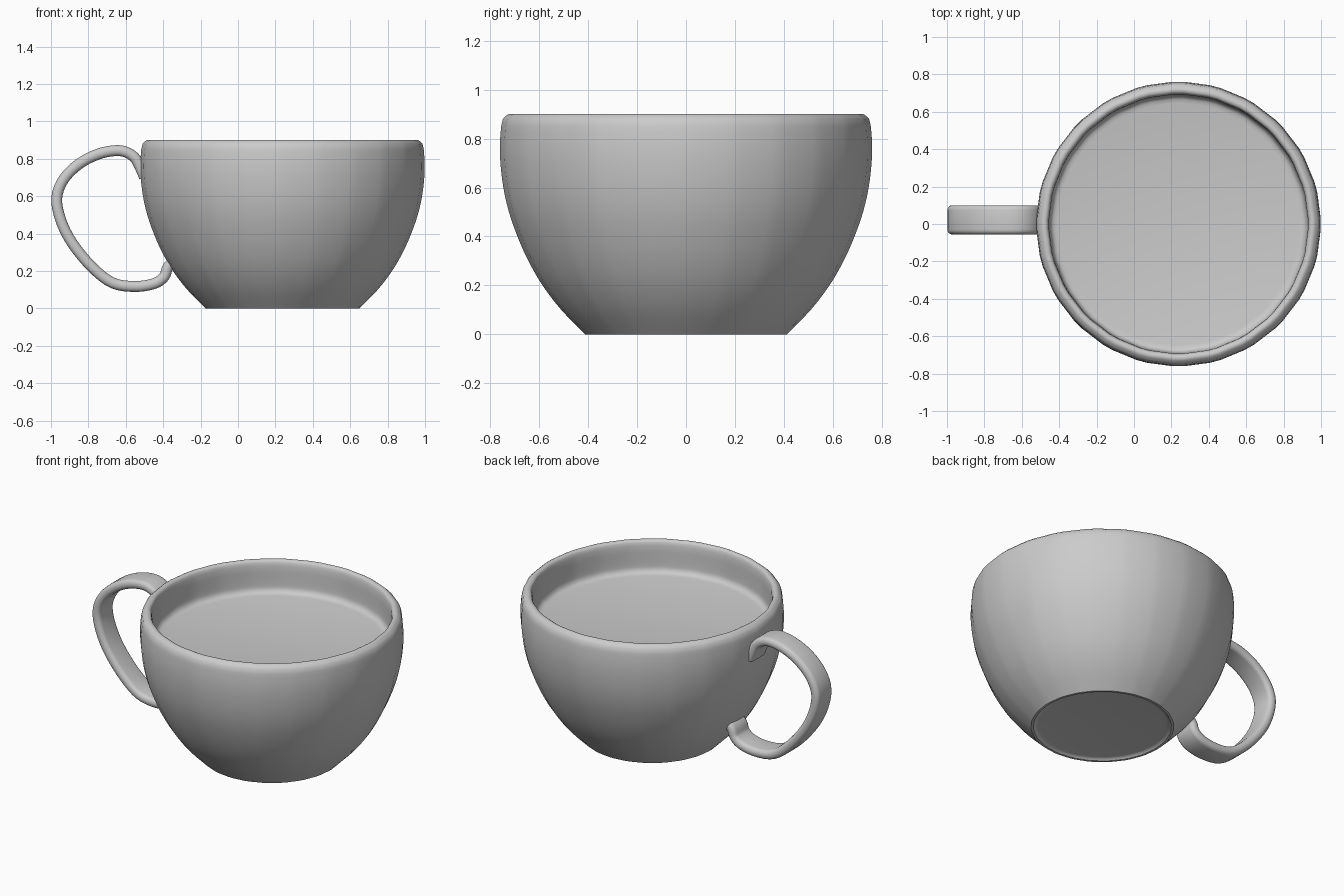
import bpy, bmesh, math
from mathutils import Vector

cube = bpy.data.objects.get("Cube")
if cube:
    bpy.data.objects.remove(cube, do_unlink=True)

grey = bpy.data.materials.new("plain_grey")
grey.use_nodes = True
colour = (0.6, 0.6, 0.6, 1)
grey.diffuse_color = colour
grey.node_tree.nodes["Principled BSDF"].inputs["Base Color"].default_value = colour


def smooth_path(points, steps):
    """Catmull-Rom curve through the points."""
    pts = [Vector(p) for p in points]
    pts = [2 * pts[0] - pts[1]] + pts + [2 * pts[-1] - pts[-2]]
    out = []
    for a, b, c, d in zip(pts, pts[1:], pts[2:], pts[3:]):
        for i in range(steps):
            t = i / steps
            out.append(0.5 * (2 * b + (c - a) * t + (2 * a - 5 * b + 4 * c - d) * t ** 2
                              + (3 * b - a - 3 * c + d) * t ** 3))
    return out + [pts[-2]]


def skin(name, rings, location):
    """Join closed rings of points into a capped, smooth-shaded surface."""
    bm = bmesh.new()
    loops = [[bm.verts.new(p) for p in ring] for ring in rings]
    for a, b in zip(loops, loops[1:]):
        for i in range(len(a)):
            j = (i + 1) % len(a)
            bm.faces.new((a[i], a[j], b[j], b[i]))
    bm.faces.new(loops[0])
    bm.faces.new(loops[-1])
    bmesh.ops.recalc_face_normals(bm, faces=bm.faces)
    mesh = bpy.data.meshes.new(name)
    bm.to_mesh(mesh)
    bm.free()
    mesh.materials.append(grey)
    obj = bpy.data.objects.new(name, mesh)
    obj.location = location
    bpy.context.collection.objects.link(obj)
    bpy.ops.object.select_all(action="DESELECT")
    bpy.context.view_layer.objects.active = obj
    obj.select_set(True)
    bpy.ops.object.shade_smooth_by_angle(angle=math.radians(40))


def turn(name, profile, sides, softness, location):
    """Faceted turned body whose upright corners are slightly softened."""
    corners = [Vector((math.cos(a), math.sin(a)))
               for a in (math.tau * i / sides for i in range(sides))]
    outline = []
    for i, corner in enumerate(corners):
        for other in (corners[i - 1], corners[(i + 1) % sides]):
            outline.append(corner.lerp(other, softness))
    skin(name, [[(r * p.x, r * p.y, z) for p in outline] for r, z in profile], location)


# Cup: shallow foot, curved outer wall, rounded lip, inner wall, filled surface
foot = [(0.37, 0.012), (0.39, 0.01), (0.4, 0)]
wall = smooth_path([(0.414, 0), (0.512, 0.1), (0.589, 0.2), (0.647, 0.3), (0.692, 0.4),
                    (0.727, 0.5), (0.75, 0.6), (0.762, 0.7), (0.764, 0.78), (0.759, 0.85)], 3)
lip = smooth_path([(0.752, 0.88), (0.728, 0.9), (0.705, 0.895), (0.696, 0.87)], 3)
inside = smooth_path([(0.695, 0.83), (0.693, 0.75), (0.688, 0.722), (0.674, 0.705), (0.65, 0.698)], 3)
turn("cup", foot + wall + lip + inside, 24, 0.15, (0.238, 0, 0))

# Handle: flat rounded strap swept along a curved path
path = smooth_path([(-0.5, 0.7), (-0.523, 0.755), (-0.552, 0.805), (-0.6, 0.836), (-0.66, 0.843),
                    (-0.75, 0.824), (-0.85, 0.772), (-0.932, 0.69), (-0.969, 0.59), (-0.947, 0.47),
                    (-0.885, 0.347), (-0.78, 0.22), (-0.67, 0.136), (-0.55, 0.117),
                    (-0.45, 0.132), (-0.396, 0.168), (-0.375, 0.22), (-0.34, 0.25)], 4)
half_width, half_thick, corner = 0.078, 0.029, 0.026
section = []
for k, (sy, sn) in enumerate([(1, 1), (-1, 1), (-1, -1), (1, -1)]):
    for i in range(5):
        a = math.pi / 2 * (k + i / 4)
        section.append((sy * (half_width - corner) + corner * math.cos(a),
                        sn * (half_thick - corner) + corner * math.sin(a)))
rings = []
for i, p in enumerate(path):
    along = (path[min(i + 1, len(path) - 1)] - path[max(i - 1, 0)]).normalized()
    rings.append([(p.x - along.y * n, y, p.y + along.x * n) for y, n in section])
skin("handle", rings, (0, 0.022, 0))
